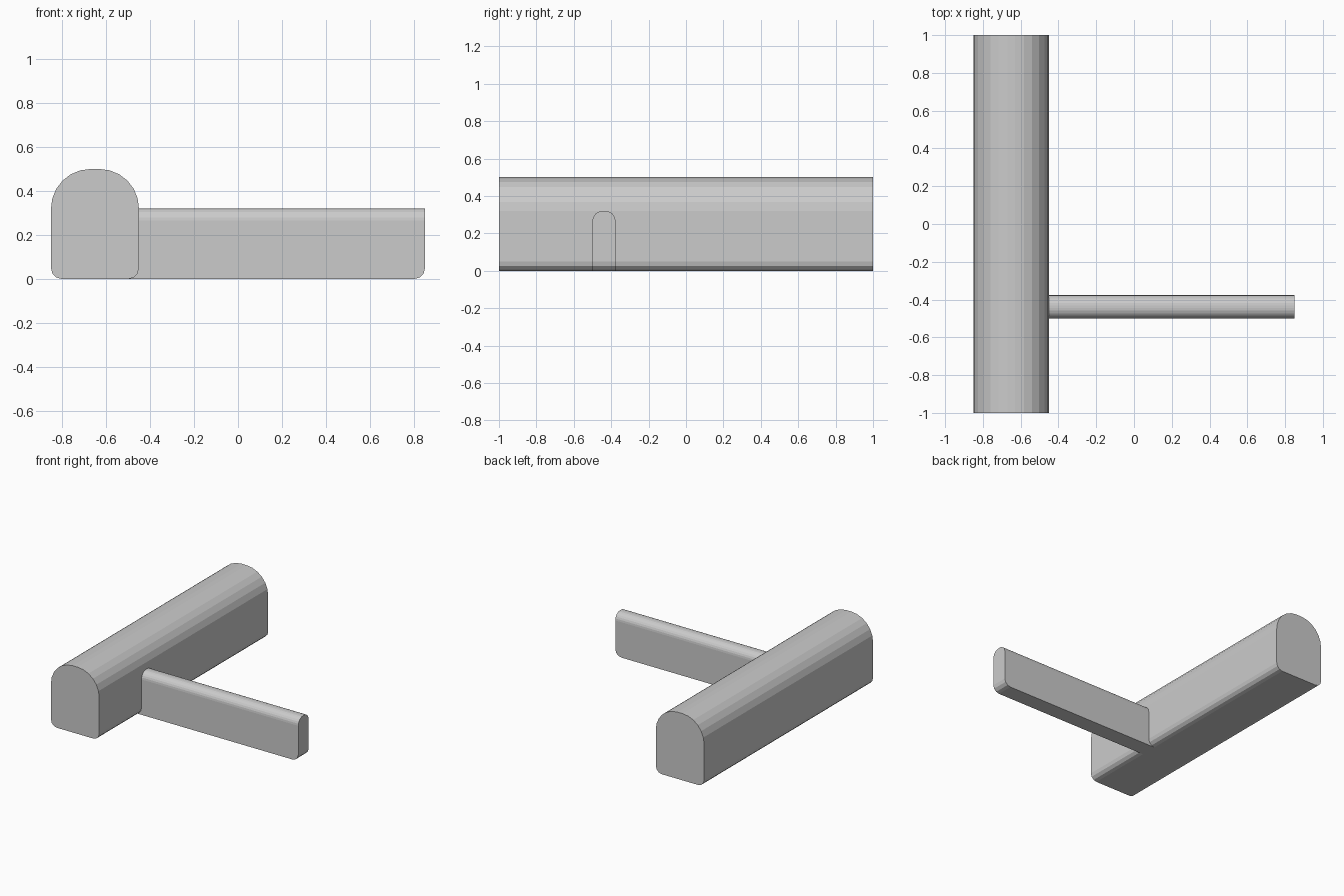
import bpy, bmesh

if "Cube" in bpy.data.objects:
    bpy.data.objects.remove(bpy.data.objects["Cube"])


def rounded_block(name, x, y, z, top_axis, top_r, low_axis, low_r):
    """Box with its top edges rounded along one axis and its low edges along another."""
    bm = bmesh.new()
    bmesh.ops.create_cube(bm, size=1)
    for v in bm.verts:
        for i, (lo, hi) in enumerate((x, y, z)):
            v.co[i] = lo if v.co[i] < 0 else hi

    def round_edges(level, axis, radius, segments):
        edges = []
        for e in bm.edges:
            a, b = (v.co for v in e.verts)
            at_level = abs(a.z - level) < 1e-5 and abs(b.z - level) < 1e-5
            along = all(abs(a[i] - b[i]) < 1e-5 for i in range(3) if i != axis)
            if at_level and along:
                edges.append(e)
        bmesh.ops.bevel(bm, geom=edges, offset=radius, offset_type='OFFSET',
                        segments=segments, profile=0.5, affect='EDGES')

    round_edges(z[1], top_axis, top_r, 6)
    round_edges(z[0], low_axis, low_r, 3)
    bmesh.ops.recalc_face_normals(bm, faces=bm.faces)
    mesh = bpy.data.meshes.new(name)
    bm.to_mesh(mesh)
    bm.free()
    obj = bpy.data.objects.new(name, mesh)
    bpy.context.collection.objects.link(obj)
    return obj


# Long thick bar, rounded lengthwise at top and bottom
rounded_block("long_bar", (-0.85, -0.45), (-1, 1), (0, 0.5), 1, 0.18, 1, 0.05)

# Thin side arm: rounded top, softened lower end, start buried in the bar
rounded_block("side_arm", (-0.58, 0.85), (-0.5, -0.377), (0, 0.32), 0, 0.055, 1, 0.05)
